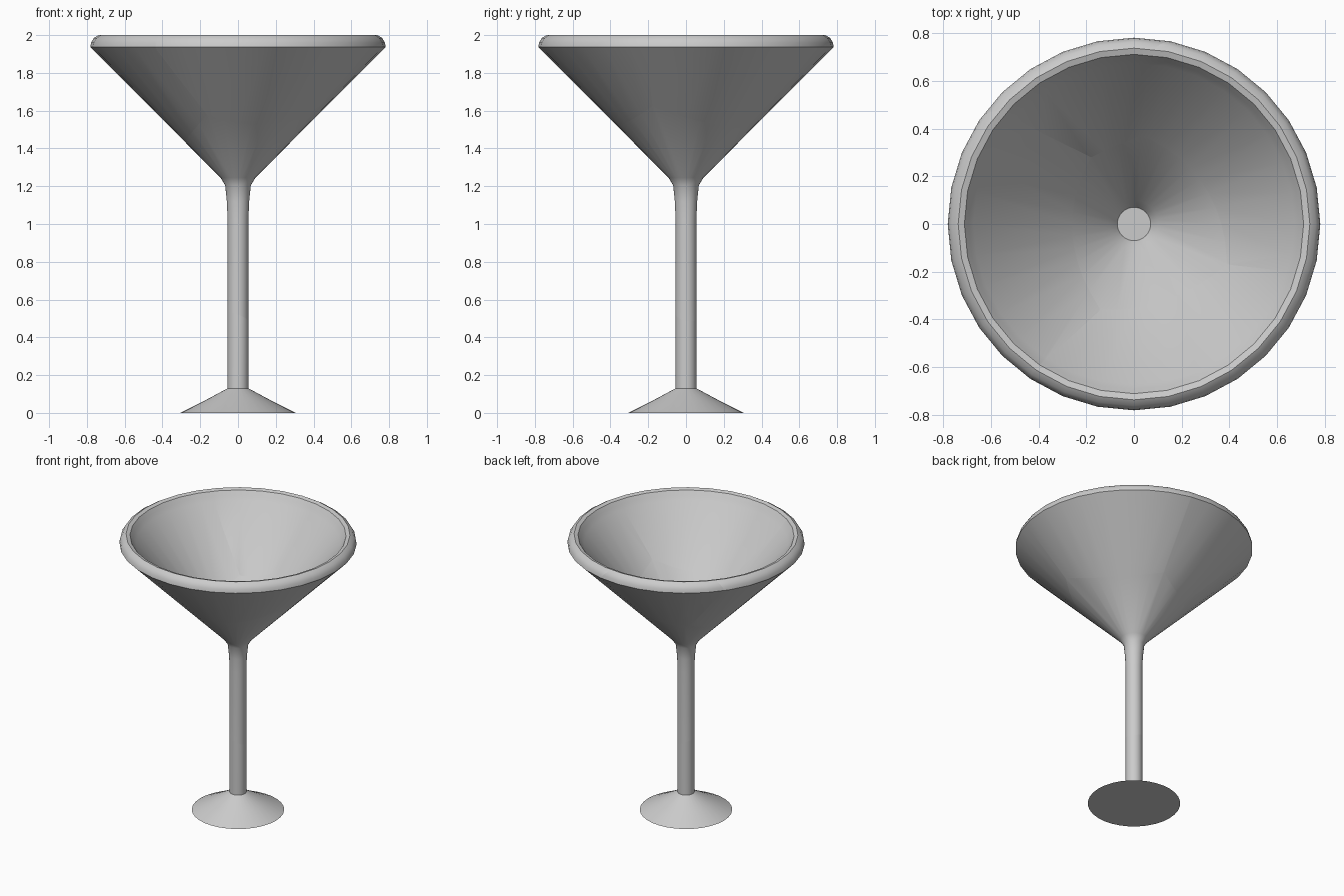
import bpy, bmesh, math
from mathutils import Vector

if "Cube" in bpy.data.objects:
    bpy.data.objects.remove(bpy.data.objects["Cube"])

# Lathe profile of the glass: foot, stem, collar, outer bowl, rim, inner bowl
PROFILE = [(0, 0), (0.305, 0), (0.18, 0.063), (0.055, 0.13), (0.055, 1.02), (0.059, 1.12),
           (0.068, 1.205), (0.092, 1.245), (0.782, 1.937), (0.778, 1.96), (0.763, 1.985),
           (0.738, 2.0), (0.712, 1.992), (0.694, 1.965), (0.674, 1.935),
           (0.10, 1.28), (0.07, 1.235), (0, 1.235)]
SIDES = 32


def lathe():
    bm = bmesh.new()
    vs = [bm.verts.new((r, 0, z)) for r, z in PROFILE]
    es = [bm.edges.new(p) for p in zip(vs, vs[1:])]
    bmesh.ops.spin(bm, geom=vs + es, cent=(0, 0, 0), axis=(0, 0, 1),
                   angle=math.tau, steps=SIDES, use_merge=False)
    bmesh.ops.remove_doubles(bm, verts=bm.verts[:], dist=1e-4)
    bmesh.ops.recalc_face_normals(bm, faces=bm.faces[:])
    return bm


def piece(name, planes):
    """Part of the glass on the positive side of every (point, normal) plane."""
    bm = lathe()
    for co, no in planes:
        cut = bmesh.ops.bisect_plane(bm, geom=bm.verts[:] + bm.edges[:] + bm.faces[:],
                                     dist=1e-5, plane_co=co, plane_no=no, clear_inner=True)
        rim = [e for e in cut['geom_cut'] if isinstance(e, bmesh.types.BMEdge) and e.is_boundary]
        if rim:
            bmesh.ops.triangle_fill(bm, edges=rim, use_beauty=True, normal=-no)
    bmesh.ops.recalc_face_normals(bm, faces=bm.faces[:])
    me = bpy.data.meshes.new(name)
    bm.to_mesh(me)
    bm.free()
    ob = bpy.data.objects.new(name, me)
    bpy.context.collection.objects.link(ob)
    bpy.ops.object.select_all(action='DESELECT')
    ob.select_set(True)
    bpy.context.view_layer.objects.active = ob
    bpy.ops.object.shade_smooth_by_angle(angle=math.radians(38))


def inner(x, y):
    return Vector((x, y, 1.166 + 1.141 * math.hypot(x, y)))


# Crack corners inside the bowl, crack ends at the rim, and a low point of each lower crack
corners = [inner(-0.14, -0.36), inner(0.39, -0.17), inner(0.03, 0.37), inner(-0.18, 0.28)]
rims = [Vector(p) for p in ((-0.44, -0.645, 1.94), (0.75, -0.21, 1.94),
                            (0.15, 0.77, 1.94), (-0.63, 0.46, 1.94))]
lows = [Vector(p) for p in ((0.07, -0.364, 1.53), (0.234, 0.28, 1.525),
                            (-0.09, 0.33, 1.50), (-0.28, -0.03, 1.44))]

# Lower crack planes, normals pointing out to the shards
lower = []
for i in range(4):
    a, b = corners[i], corners[(i + 1) % 4]
    n = (b - a).cross(lows[i] - a).normalized()
    if n.dot(Vector((0, 0, 1.2)) - a) > 0:
        n = -n
    lower.append((a, n))

# Radial crack planes, normals pointing counter-clockwise
radial = []
for i in range(4):
    line = lower[i - 1][1].cross(lower[i][1])
    n = line.cross(rims[i] - corners[i]).normalized()
    if n.dot(Vector((-rims[i].y, rims[i].x, 0))) < 0:
        n = -n
    radial.append((corners[i], n))


def flip(p):
    return (p[0], -p[1])


# Foot with lower stem, upper stem with bowl bottom, four bowl shards
stem_cut = (Vector((0, 0, 0.51)), Vector((0.4, 0.2, 1)).normalized())
piece("foot_and_lower_stem", [flip(stem_cut)])
piece("upper_stem_and_bowl_bottom", [stem_cut] + [flip(p) for p in lower])
for i, name in enumerate(("front", "right", "back", "left")):
    piece("bowl_shard_" + name, [lower[i], radial[i], flip(radial[(i + 1) % 4])])
